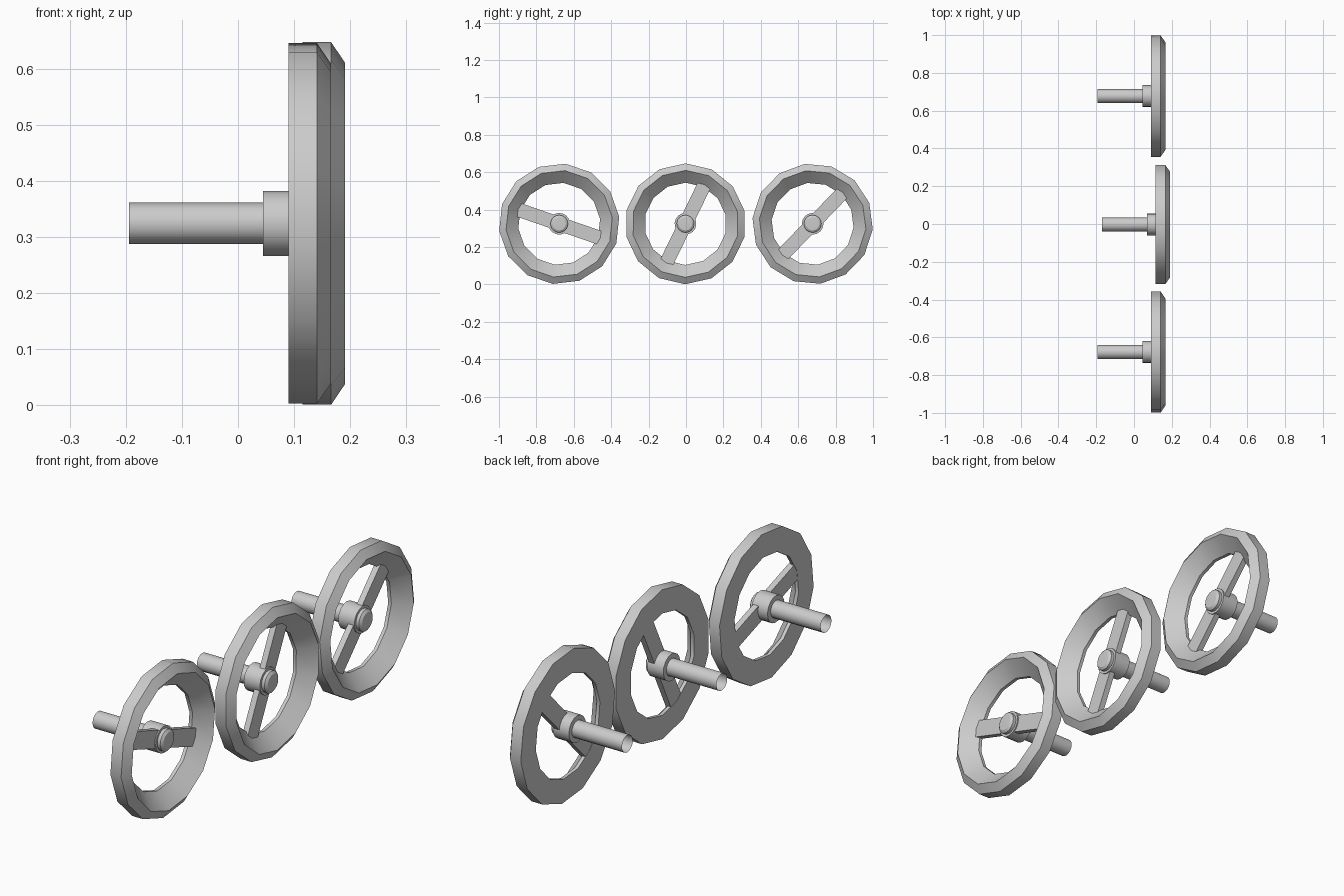
import bpy, bmesh, math
from mathutils import Matrix, Vector

if "Cube" in bpy.data.objects:
    bpy.data.objects.remove(bpy.data.objects["Cube"])

Z = 0.324  # axle height


def lathe(name, profile, sides, closed, place):
    """Revolve (x, radius) points about the x axis."""
    bm = bmesh.new()
    rings = []
    for x, r in profile:
        if r == 0:
            rings.append([bm.verts.new((x, 0, 0))] * sides)
        else:
            rings.append([bm.verts.new((x, r * math.cos(2 * math.pi * i / sides),
                                        r * math.sin(2 * math.pi * i / sides)))
                          for i in range(sides)])
    n = len(rings)
    for k in range(n if closed else n - 1):
        a, b = rings[k], rings[(k + 1) % n]
        for i in range(sides):
            j = (i + 1) % sides
            bm.faces.new(list(dict.fromkeys((a[i], a[j], b[j], b[i]))))
    return finish(name, bm, place, closed)


def finish(name, bm, place, recalc=True):
    if recalc:
        bmesh.ops.recalc_face_normals(bm, faces=bm.faces)
    else:
        # open turned parts: point the normals away from the axis
        bm.normal_update()
        f = bm.faces[0] if isinstance(bm.faces, list) else next(iter(bm.faces))
        c = f.calc_center_median()
        if f.normal.dot(Vector((0, c.y, c.z))) < 0:
            bmesh.ops.reverse_faces(bm, faces=bm.faces)
    mesh = bpy.data.meshes.new(name)
    bm.to_mesh(mesh)
    bm.free()
    ob = bpy.data.objects.new(name, mesh)
    bpy.context.collection.objects.link(ob)
    ob.matrix_world = place
    bpy.ops.object.select_all(action='DESELECT')
    ob.select_set(True)
    bpy.context.view_layer.objects.active = ob
    bpy.ops.object.shade_smooth_by_angle(angle=math.radians(30))
    return ob


RIM = [(0.09, 0.323), (0.141, 0.323), (0.166, 0.286), (0.105, 0.22), (0.09, 0.22)]
HUB = [(0.045, 0.037), (0.045, 0.058), (0.122, 0.058), (0.122, 0.047),
       (0.136, 0.047), (0.144, 0.036), (0.146, 0)]

# name, y position, x shift, turn of the spoke
for tag, y, dx, turn in (("left", -0.678, 0.0, -19),
                         ("middle", -0.003, 0.025, 64),
                         ("right", 0.677, 0.0, 46)):
    place = Matrix.Translation((dx, y, Z)) @ Matrix.Rotation(math.radians(turn), 4, 'X')
    lathe(tag + "_wheel_rim", RIM, 14, True, place)

    # hub with domed cap
    lathe(tag + "_hub", HUB, 16, True, place)

    # open-ended shaft
    lathe(tag + "_shaft", [(-0.194, 0.037), (0.05, 0.037)], 16, False, place)

    # spoke bar running across the wheel
    bm = bmesh.new()
    bmesh.ops.create_cube(bm, size=1)
    bmesh.ops.scale(bm, vec=(0.026, 0.47, 0.075), verts=bm.verts)
    bmesh.ops.translate(bm, vec=(0.104, 0, 0), verts=bm.verts)
    finish(tag + "_spoke", bm, place)
